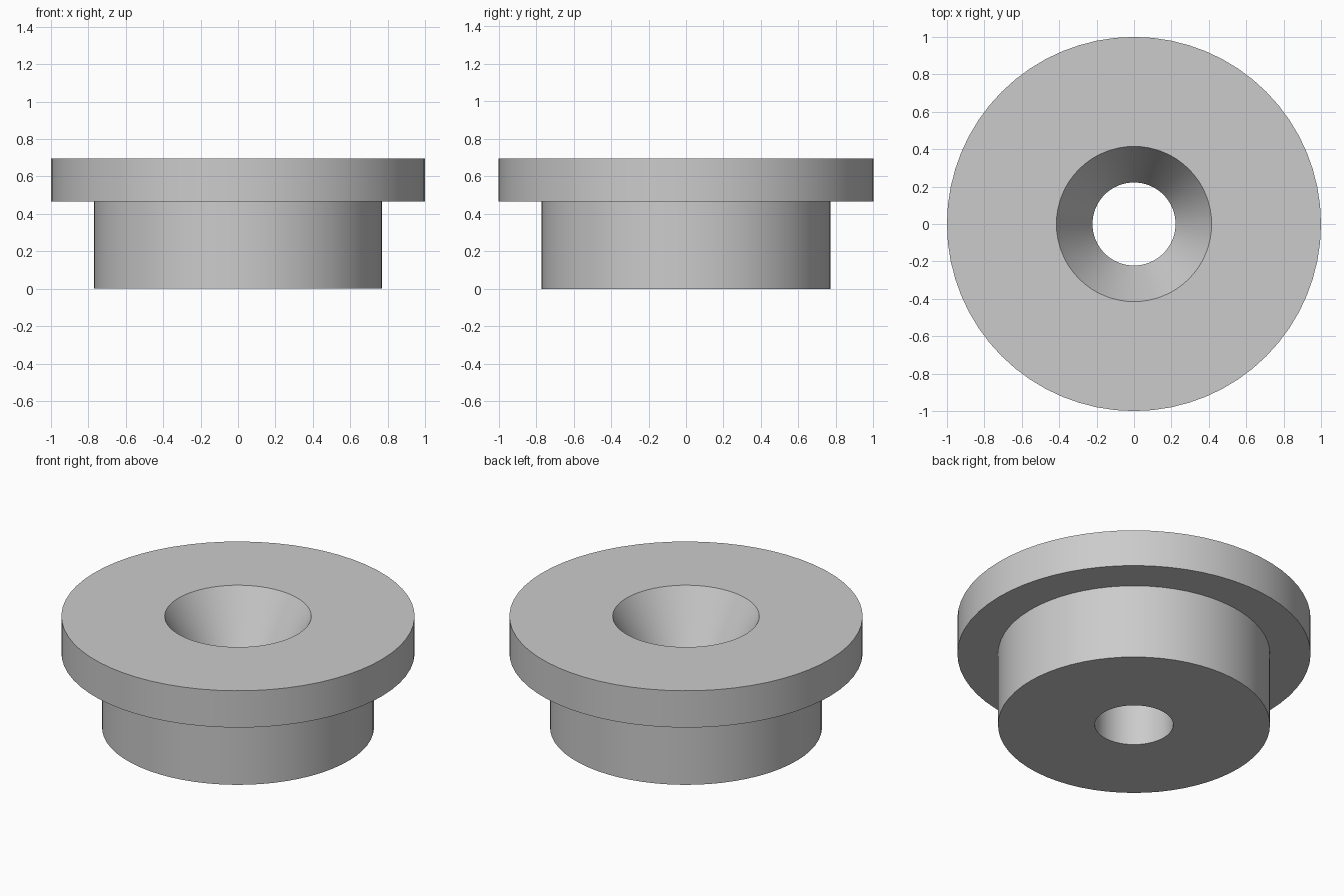
import bpy
import bmesh
import math

cube = bpy.data.objects.get("Cube")
if cube:
    bpy.data.objects.remove(cube, do_unlink=True)

SEGMENTS = 64

# Plain grey material
grey = bpy.data.materials.new("plain_grey")
grey.use_nodes = True
colour = (0.6, 0.6, 0.6, 1)
grey.diffuse_color = colour
grey.node_tree.nodes["Principled BSDF"].inputs["Base Color"].default_value = colour


def lathe(name, profile):
    """Revolve a closed (radius, height) profile around the z axis."""
    bm = bmesh.new()
    rings = []
    for radius, height in profile:
        ring = []
        for i in range(SEGMENTS):
            angle = math.tau * i / SEGMENTS
            ring.append(bm.verts.new((radius * math.cos(angle),
                                      radius * math.sin(angle), height)))
        rings.append(ring)
    for lower, upper in zip(rings, rings[1:] + rings[:1]):
        for i in range(SEGMENTS):
            j = (i + 1) % SEGMENTS
            bm.faces.new((lower[i], lower[j], upper[j], upper[i]))
    bmesh.ops.recalc_face_normals(bm, faces=bm.faces)
    mesh = bpy.data.meshes.new(name)
    bm.to_mesh(mesh)
    bm.free()
    mesh.materials.append(grey)
    obj = bpy.data.objects.new(name, mesh)
    bpy.context.collection.objects.link(obj)
    bpy.ops.object.select_all(action="DESELECT")
    obj.select_set(True)
    bpy.context.view_layer.objects.active = obj
    bpy.ops.object.shade_smooth_by_angle(angle=math.radians(25))
    return obj


# Flanged bushing: hub, wide flange, countersink and through hole
hub, flange, sink, hole = 0.77, 1.0, 0.415, 0.222
flange_base, top, sink_base = 0.465, 0.695, 0.36
lathe("flanged_bushing", [
    (hole, 0), (hub, 0), (hub, flange_base), (flange, flange_base),
    (flange, top), (sink, top), (hole, sink_base),
])
